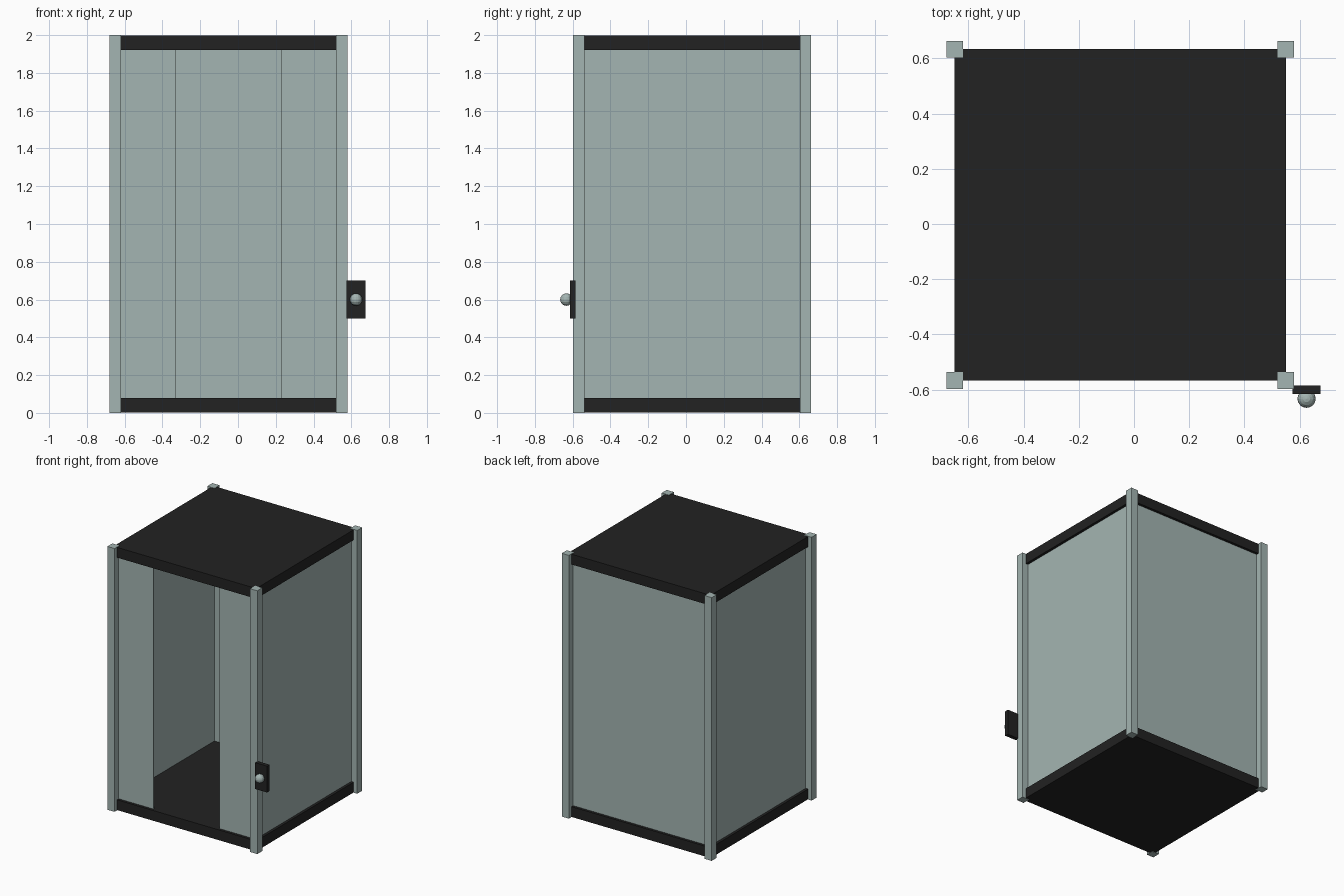
import bpy

default = bpy.data.objects.get("Cube")
if default:
    bpy.data.objects.remove(default, do_unlink=True)


def material(name, rgb):
    m = bpy.data.materials.new(name)
    m.use_nodes = True
    m.diffuse_color = (*rgb, 1)
    m.node_tree.nodes["Principled BSDF"].inputs["Base Color"].default_value = (*rgb, 1)
    return m


GREY = material("pale grey green", (0.37, 0.46, 0.445))
BLACK = material("soft black", (0.016, 0.016, 0.016))


def box(name, x, y, z, mat):
    """Box from (low, high) ranges on each axis."""
    ranges = (x, y, z)
    bpy.ops.mesh.primitive_cube_add(size=1, location=[(a + b) / 2 for a, b in ranges])
    ob = bpy.context.object
    ob.name = name
    ob.scale = [b - a for a, b in ranges]
    bpy.ops.object.transform_apply(location=False, rotation=False, scale=True)
    ob.data.materials.append(mat)
    return ob


# Cabin footprint, with corner posts centred on its corners
X0, X1, Y0, Y1 = -0.65, 0.55, -0.567, 0.633
H, SLAB, POST = 2.0, 0.08, 0.03
LIP = 0.002
INSET, THICK = 0.02, 0.01

# Floor and roof slabs, just shy of the post ends
box("floor", (X0, X1), (Y0, Y1), (LIP, SLAB), BLACK)
box("roof", (X0, X1), (Y0, Y1), (H - SLAB, H - LIP), BLACK)

# Corner posts
for side, x in (("right", X0), ("left", X1)):
    for end, y in (("front", Y0), ("back", Y1)):
        box(f"{end}_{side}_post", (x - POST, x + POST), (y - POST, y + POST), (0, H), GREY)

# Wall panels, set back from the slab edges
wall_z = (SLAB, H - SLAB)
left_x = (X1 - INSET - THICK, X1 - INSET)
right_x = (X0 + INSET, X0 + INSET + THICK)
front_y = (Y0 + INSET, Y0 + INSET + THICK)
back_y = (Y1 - INSET - THICK, Y1 - INSET)
side_y = (front_y[1], back_y[0])
box("left_wall", left_x, side_y, wall_z, GREY)
box("right_wall", right_x, side_y, wall_z, GREY)
box("back_wall", (right_x[0], left_x[1]), back_y, wall_z, GREY)

# Front panels either side of the doorway
box("front_right_panel", (right_x[0], -0.328), front_y, wall_z, GREY)
box("front_left_panel", (0.228, left_x[1]), front_y, wall_z, GREY)

# Call button on its plate
box("button_plate", (0.575, 0.675), (-0.615, -0.585), (0.5, 0.7), BLACK)
bpy.ops.mesh.primitive_uv_sphere_add(segments=16, ring_count=8, radius=0.033,
                                     location=(0.625, -0.633, 0.6))
button = bpy.context.object
button.name = "call_button"
button.data.materials.append(GREY)
